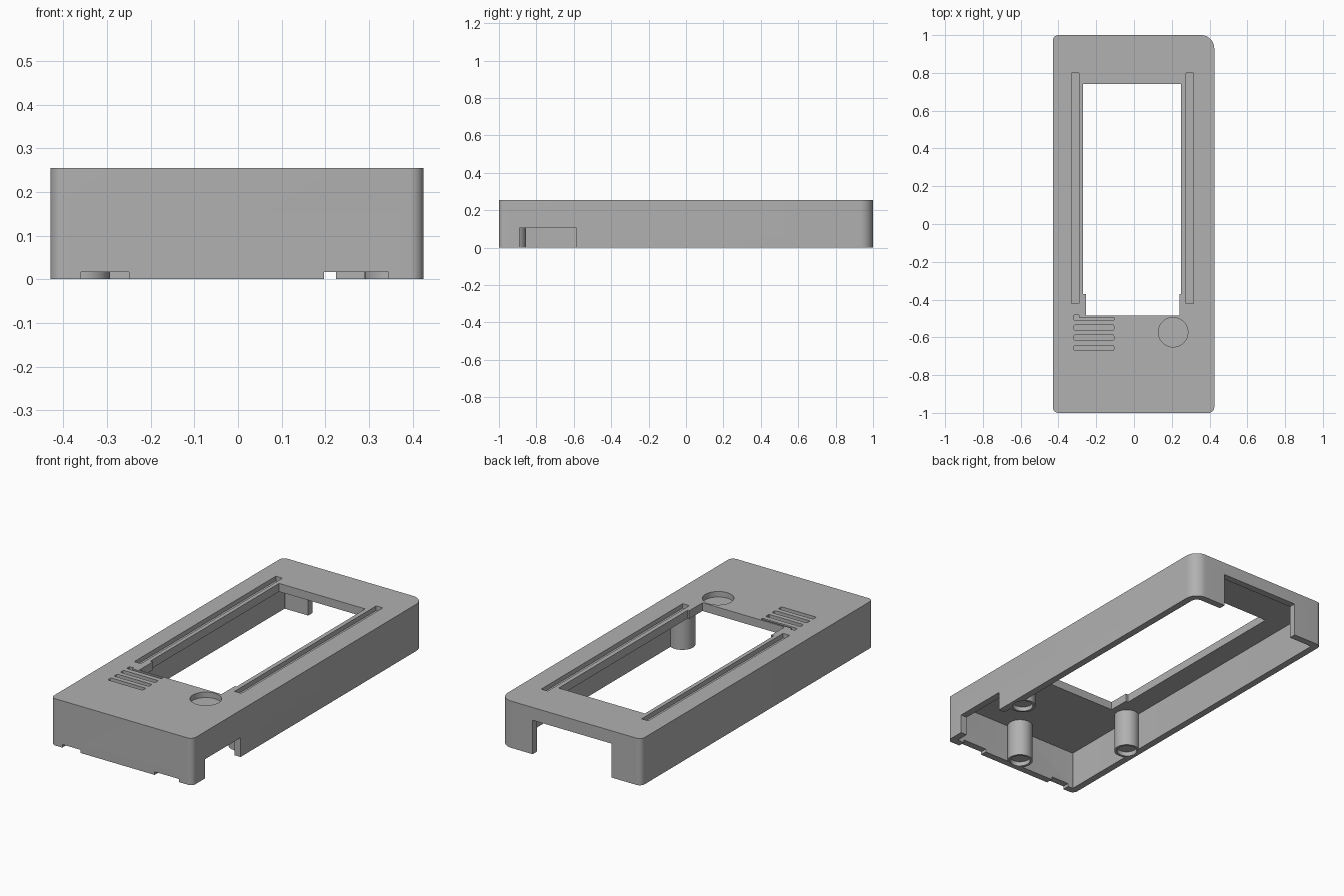
import bpy, bmesh
from math import sin, cos, pi

if "Cube" in bpy.data.objects:
    bpy.data.objects.remove(bpy.data.objects["Cube"])

grey = bpy.data.materials.new("matte_grey")
grey.use_nodes = True
COLOR = (0.44, 0.44, 0.44, 1)
grey.diffuse_color = COLOR
grey.node_tree.nodes["Principled BSDF"].inputs["Base Color"].default_value = COLOR


def prism(name, outline, z0, z1):
    """Extrude a flat outline between two heights."""
    bm = bmesh.new()
    face = bm.faces.new([bm.verts.new((x, y, z0)) for x, y in outline])
    ext = bmesh.ops.extrude_face_region(bm, geom=[face])
    for v in ext["geom"]:
        if isinstance(v, bmesh.types.BMVert):
            v.co.z = z1
    bmesh.ops.recalc_face_normals(bm, faces=bm.faces)
    mesh = bpy.data.meshes.new(name)
    bm.to_mesh(mesh)
    bm.free()
    mesh.materials.append(grey)
    obj = bpy.data.objects.new(name, mesh)
    bpy.context.collection.objects.link(obj)
    return obj


def rounded(x0, x1, y0, y1, radii, steps=10):
    """Rectangle outline with one radius per corner, from back right, anticlockwise."""
    points = []
    corners = [(x1, y1, -1, -1), (x0, y1, 1, -1), (x0, y0, 1, 1), (x1, y0, -1, 1)]
    for i, ((x, y, sx, sy), r) in enumerate(zip(corners, radii)):
        for k in range(steps + 1):
            a = (i + k / steps) * pi / 2
            points.append((x + sx * r + r * cos(a), y + sy * r + r * sin(a)))
    return points


def circle(x, y, r, n=40):
    return [(x + r * cos(2 * pi * k / n), y + r * sin(2 * pi * k / n)) for k in range(n)]


def rect(x0, x1, y0, y1):
    return [(x0, y0), (x1, y0), (x1, y1), (x0, y1)]


def combine(target, outline, z0, z1, operation="DIFFERENCE"):
    """Cut or add a prism, baking the result into the target."""
    tool = prism("tool", outline, z0, z1)
    mod = target.modifiers.new("shape", "BOOLEAN")
    mod.operation, mod.object, mod.solver = operation, tool, "EXACT"
    bpy.context.view_layer.update()
    graph = bpy.context.evaluated_depsgraph_get()
    mesh = bpy.data.meshes.new_from_object(target.evaluated_get(graph))
    target.modifiers.clear()
    target.data = mesh
    bpy.data.objects.remove(tool)


LEFT, RIGHT, TOP, CEILING, WALL = -0.43, 0.425, 0.255, 0.21, 0.038

# Shell, hollow from below
case = prism("case_shell", rounded(LEFT, RIGHT, -1, 1, (0.07, 0.03, 0.03, 0.03)), 0, TOP)
combine(case, rounded(LEFT + WALL, RIGHT - WALL, -1 + WALL, 1 - WALL,
                      (0.035, 0.004, 0.004, 0.004)), -0.1, CEILING)

# Screw posts with shallow recesses in their ends
posts = [(0.0, -0.92), (-0.358, -0.485), (0.355, -0.475)]
for x, y in posts:
    combine(case, circle(x, y, 0.065), 0.001, CEILING + 0.01, "UNION")
for x, y in posts:
    combine(case, circle(x, y, 0.052), -0.1, 0.025)

# Display window, slightly narrower at the front
combine(case, [(-0.255, -0.485), (0.24, -0.485), (0.24, -0.37), (0.25, -0.37),
               (0.25, 0.74), (-0.27, 0.74), (-0.27, -0.37), (-0.255, -0.37)], 0.15, 0.4)

# Openings in the walls: back, right side and two small front notches
combine(case, rect(-0.25, 0.225, 0.9, 1.1), -0.1, 0.185)
combine(case, rect(0.36, 0.5, -0.89, -0.585), -0.1, 0.105)
for x0, x1 in ((-0.36, -0.25), (0.197, 0.345)):
    combine(case, rect(x0, x1, -1.1, -0.95), -0.1, 0.017)

# Long grooves beside the window
for x in (-0.312, 0.294):
    combine(case, rect(x - 0.02, x + 0.02, -0.42, 0.80), 0.23, 0.4)

# Round button recess
combine(case, circle(0.207, -0.573, 0.078, 64), 0.225, 0.4)

# Speaker grooves, the first thin with a small tab
combine(case, [(-0.317, -0.507), (-0.107, -0.507), (-0.107, -0.494), (-0.292, -0.494),
               (-0.292, -0.482), (-0.317, -0.482)], 0.23, 0.4)
for i in range(3):
    y = -0.548 - 0.054 * i
    combine(case, rounded(-0.317, -0.107, y - 0.014, y + 0.014, [0.006] * 4, 3), 0.23, 0.4)

# Smooth the round walls and keep edges sharp
bpy.ops.object.select_all(action="DESELECT")
case.select_set(True)
bpy.context.view_layer.objects.active = case
bpy.ops.object.shade_smooth_by_angle(angle=0.5)
